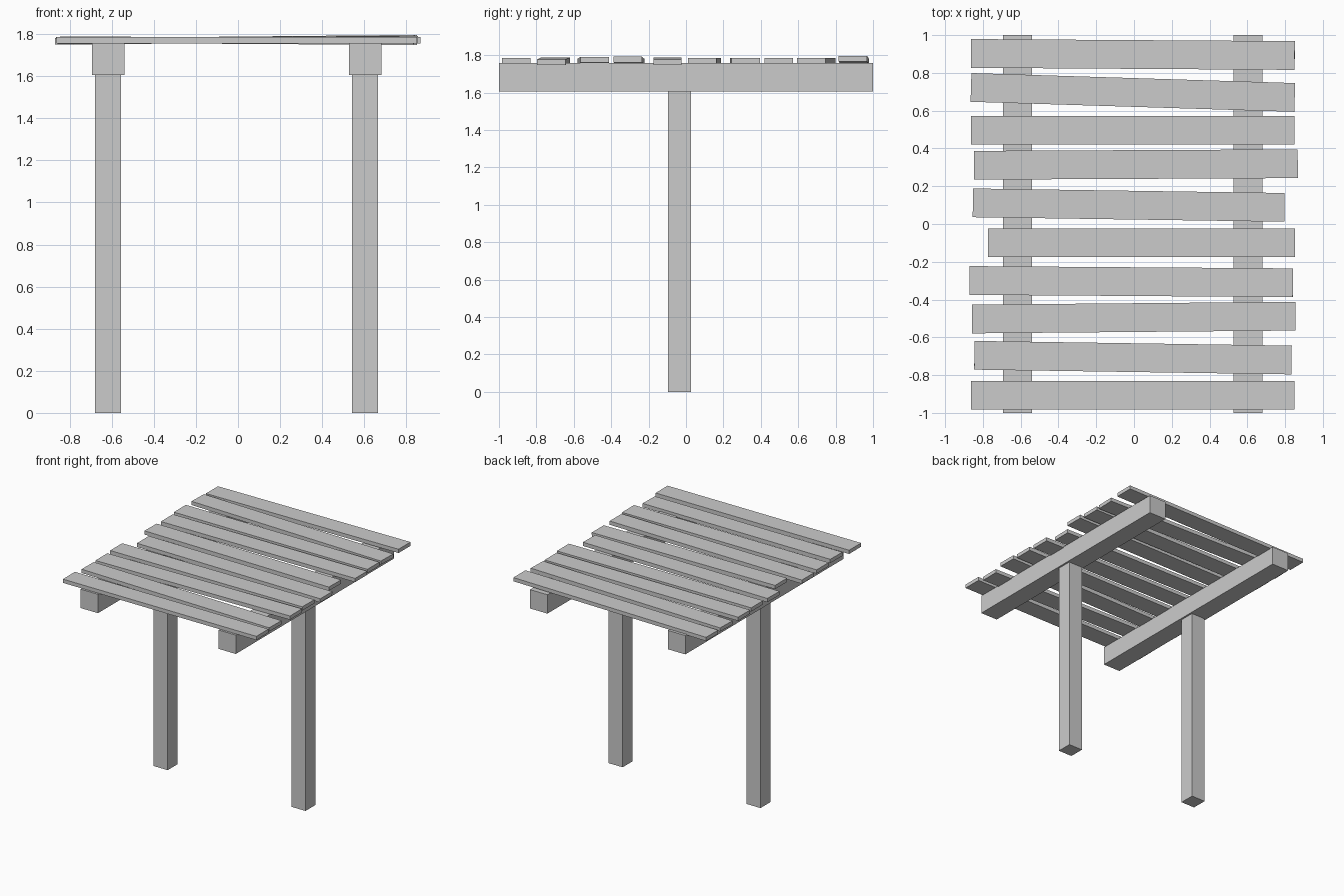
import bpy
from mathutils import Matrix, Vector

if "Cube" in bpy.data.objects:
    bpy.data.objects.remove(bpy.data.objects["Cube"])


def bar(name, a, b, width, height):
    """Box running along its local x from centre point a to centre point b."""
    a, b = Vector(a), Vector(b)
    d = (b - a).normalized()
    side = Vector((0, 0, 1)).cross(d).normalized()
    rot = Matrix((d, side, d.cross(side))).transposed().to_4x4()
    bpy.ops.mesh.primitive_cube_add(size=1)
    ob = bpy.context.object
    ob.name = name
    ob.data.transform(Matrix.Diagonal(((b - a).length, width, height, 1)))
    ob.data.transform(rot)
    ob.location = (a + b) / 2
    return ob


def box(name, lo, hi):
    """Axis-aligned box between two corners."""
    bpy.ops.mesh.primitive_cube_add(size=1)
    ob = bpy.context.object
    ob.name = name
    lo, hi = Vector(lo), Vector(hi)
    ob.data.transform(Matrix.Diagonal((*(hi - lo), 1)))
    ob.location = (lo + hi) / 2


# Two posts, each carrying a long beam
for side, x in (("left", -0.617), ("right", 0.604)):
    box(side + "_post", (x - 0.062, -0.097, 0), (x + 0.062, 0.027, 1.606))
    box(side + "_beam", (x - 0.077, -1, 1.606), (x + 0.077, 1, 1.757))

# Loose planks: left x, y, z and right x, y, z of each centre line
planks = [
    (-0.863, 0.903, 1.765, 0.851, 0.892, 1.781),
    (-0.863, 0.723, 1.771, 0.851, 0.670, 1.771),
    (-0.863, 0.497, 1.771, 0.851, 0.497, 1.771),
    (-0.848, 0.311, 1.771, 0.867, 0.319, 1.771),
    (-0.853, 0.112, 1.771, 0.797, 0.088, 1.771),
    (-0.773, -0.099, 1.774, 0.851, -0.099, 1.763),
    (-0.870, -0.299, 1.766, 0.841, -0.311, 1.777),
    (-0.858, -0.503, 1.767, 0.855, -0.488, 1.775),
    (-0.845, -0.695, 1.774, 0.834, -0.720, 1.763),
    (-0.863, -0.907, 1.771, 0.851, -0.907, 1.771),
]
for i, p in enumerate(planks, 1):
    bar(f"plank_{i}", p[:3], p[3:], 0.152, 0.03)
